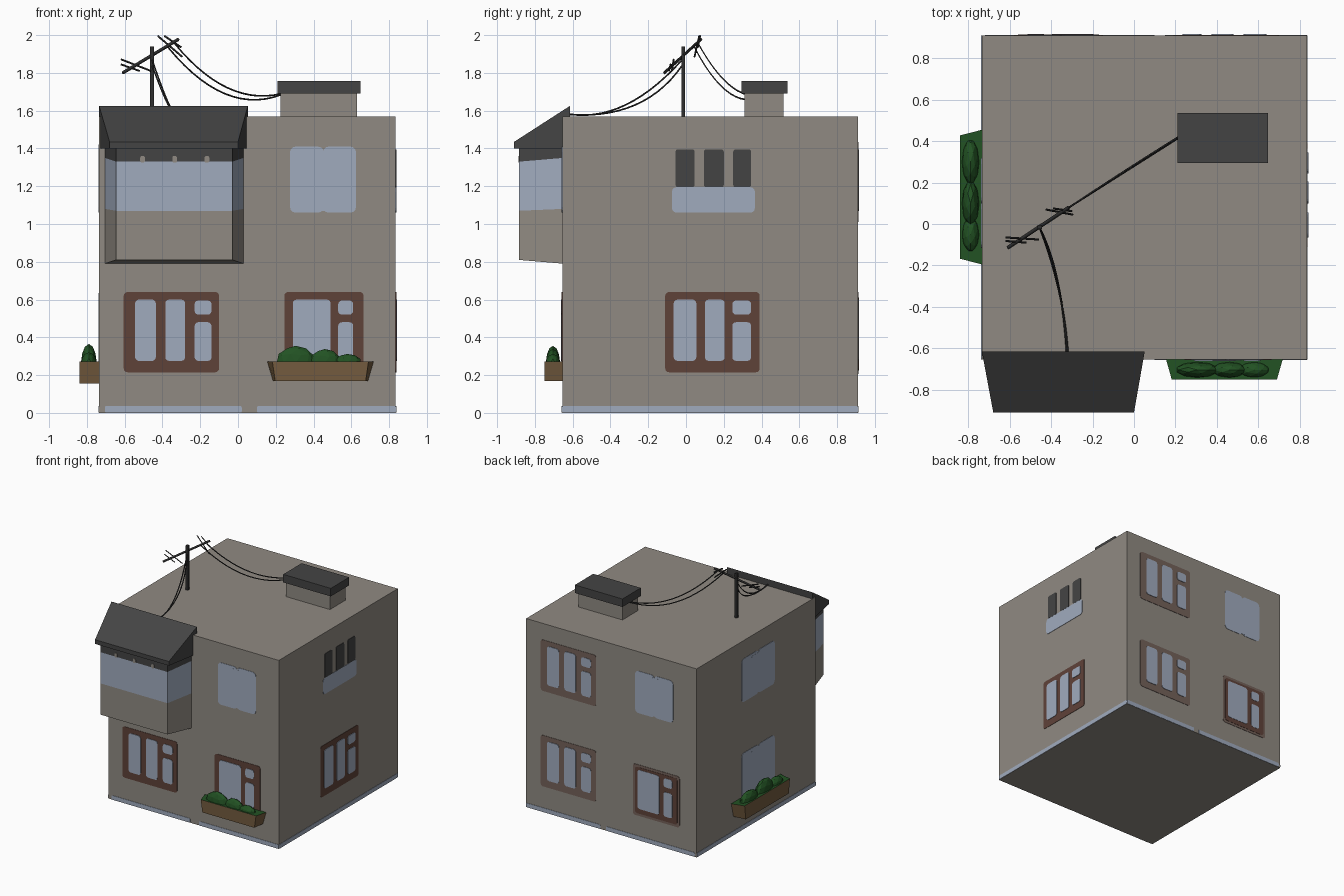
import bpy, bmesh, math
from mathutils import Vector

if "Cube" in bpy.data.objects:
    bpy.data.objects.remove(bpy.data.objects["Cube"])


def lin(c):
    c /= 255
    return c / 12.92 if c <= 0.04045 else ((c + 0.055) / 1.055) ** 2.4


def material(name, r, g, b):
    m = bpy.data.materials.new(name)
    m.diffuse_color = (lin(r), lin(g), lin(b), 1)
    m.use_nodes = True
    m.node_tree.nodes["Principled BSDF"].inputs["Base Color"].default_value = m.diffuse_color
    return m


WALL = material("wall_stone", 144, 138, 130)
PALE = material("pale_blue_glass", 160, 171, 190)
BROWN = material("window_brown", 95, 66, 57)
TAUPE = material("frame_taupe", 116, 98, 90)
DARK = material("roof_dark", 68, 68, 68)
WIRE = material("wire_black", 46, 46, 46)
WOOD = material("planter_wood", 115, 91, 62)
GREEN = material("leaf_green", 34, 82, 35)

XL, XR, YF, YB, ZT = -0.735, 0.835, -0.655, 0.91, 1.57


def finish(name, bm, *mats):
    bmesh.ops.recalc_face_normals(bm, faces=bm.faces)
    me = bpy.data.meshes.new(name)
    bm.to_mesh(me)
    bm.free()
    for m in mats:
        me.materials.append(m)
    ob = bpy.data.objects.new(name, me)
    bpy.context.collection.objects.link(ob)
    return ob


def loft(bm, rings):
    """Closed solid through rings with equal point counts."""
    vs = [[bm.verts.new(p) for p in r] for r in rings]
    n = len(vs[0])
    for a, b in zip(vs, vs[1:]):
        for i in range(n):
            bm.faces.new((a[i], a[(i + 1) % n], b[(i + 1) % n], b[i]))
    bm.faces.new(vs[0])
    bm.faces.new(vs[-1])


def rect(x0, x1, y0, y1, z):
    return [(x0, y0, z), (x1, y0, z), (x1, y1, z), (x0, y1, z)]


def box(name, x0, x1, y0, y1, z0, z1, mat):
    bm = bmesh.new()
    loft(bm, [rect(x0, x1, y0, y1, z0), rect(x0, x1, y0, y1, z1)])
    return finish(name, bm, mat)


# u runs left to right as seen from outside, d is distance out of the wall
PLACE = {
    "front": lambda u, z, d: (u, YF - d, z),
    "right": lambda u, z, d: (XR + d, u, z),
    "back": lambda u, z, d: (-u, YB + d, z),
    "left": lambda u, z, d: (XL - d, -u, z),
    "bay": lambda u, z, d: (u, -0.885 - d, z),
}


def plate(name, side, u0, u1, z0, z1, mat, d=0.003, r=0.02):
    corners = [(u1 - r, z1 - r, 0), (u0 + r, z1 - r, 90), (u0 + r, z0 + r, 180), (u1 - r, z0 + r, 270)]
    pts = [(u + r * math.cos(math.radians(a + s)), z + r * math.sin(math.radians(a + s)))
           for u, z, a in corners for s in (0, 30, 60, 90)]
    bm = bmesh.new()
    loft(bm, [[PLACE[side](u, z, k) for u, z in pts] for k in (-0.002, d)])
    return finish(side + "_" + name, bm, mat)


def framed(side, u0, u1, z0, columns, outer=BROWN, border=0.0):
    """Frame with tall panes and a split last column; columns are offsets from u0."""
    z1 = 0.425 + z0
    plate("window_frame", side, u0, u1, z0, z1, outer)
    if border:
        plate("inner_frame", side, u0 + border, u1 - border, z0 + border, z1 - border, BROWN, 0.005)
    for a, b in columns[:-1]:
        plate("pane", side, u0 + a, u0 + b, z0 + 0.06, z1 - 0.04, PALE, 0.007)
    a, b = columns[-1]
    plate("pane_low", side, u0 + a, u0 + b, z0 + 0.06, z0 + 0.265, PALE, 0.007)
    plate("pane_top", side, u0 + a, u0 + b, z0 + 0.305, z1 - 0.045, PALE, 0.007)


def blank_window(side, u0, z0, w=0.35, h=0.35):
    """Pale pane made of two rounded halves, leaving small notches."""
    plate("blank_window_a", side, u0, u0 + w * 0.51, z0, z0 + h, PALE, r=0.03)
    plate("blank_window_b", side, u0 + w * 0.5, u0 + w, z0, z0 + h, PALE, r=0.03)
    plate("blank_window_mid", side, u0 + w * 0.3, u0 + w * 0.7, z0 + 0.01, z0 + h - 0.02, PALE, 0.0035, 0.01)


# main block
box("house_block", XL, XR, YF, YB, 0, ZT, WALL)

# windows
THREE = [(0.06, 0.17), (0.22, 0.325), (0.375, 0.465)]
TWO = [(0.045, 0.245), (0.285, 0.365)]
framed("front", -0.605, -0.10, 0.215, THREE)
framed("front", 0.245, 0.665, 0.215, TWO)
framed("right", -0.11, 0.39, 0.215, [(0.045, 0.165), (0.21, 0.315), (0.355, 0.455)])
framed("back", -0.70, -0.19, 0.215, THREE, TAUPE)
framed("back", -0.70, -0.19, 1.01, THREE, TAUPE)
framed("back", 0.15, 0.58, 0.205, TWO, TAUPE, 0.02)
blank_window("front", 0.275, 1.06)
blank_window("back", 0.17, 1.06)
blank_window("left", -0.32, 1.06, 0.435, 0.36)
blank_window("left", -0.32, 0.25, 0.435, 0.385)

# right upper window: dark slots above a pale band
plate("pale_band", "right", -0.075, 0.365, 1.06, 1.195, PALE, r=0.025)
for u0, u1 in ((-0.055, 0.045), (0.095, 0.2), (0.25, 0.345)):
    plate("dark_slot", "right", u0, u1, 1.195, 1.395, DARK, 0.004, 0.012)

# pale stripe along the foot of the walls
for side, u0, u1 in (("front", -0.705, 0.02), ("front", 0.1, XR), ("right", YF, YB),
                     ("back", -XR, -0.15), ("back", -0.1, 0.72), ("left", -YB, -YF)):
    plate("foot_stripe", side, u0, u1, 0.001, 0.036, PALE, r=0.008)

# bay: tapered plan, banded by height
bm = bmesh.new()
rings = []
for zf, zb in ((0.81, 0.79), (1.07, 1.08), (1.33, 1.35), (1.41, 1.41)):
    rings.append([(-0.705, -0.65, zb), (-0.645, -0.885, zf), (-0.03, -0.885, zf), (0.03, -0.65, zb)])
loft(bm, rings)
for f in bm.faces:
    z = f.calc_center_median().z
    f.material_index = 0 if z < 1.07 else 1 if z < 1.33 else 2
finish("bay_window", bm, WALL, PALE, DARK)
for u in (-0.505, -0.335, -0.165):
    plate("tooth", "bay", u - 0.013, u + 0.013, 1.325, 1.36, WALL, r=0.01)

# bay roof
bm = bmesh.new()
prof = [(-0.91, 1.40, 0), (-0.91, 1.435, 0), (-0.615, 1.625, 1), (-0.615, 1.40, 1)]
loft(bm, [[(-0.68 - 0.055 * k, y, z) for y, z, k in prof],
          [(0.0 + 0.052 * k, y, z) for y, z, k in prof]])
finish("bay_roof", bm, DARK)

# chimney
box("chimney", 0.225, 0.63, 0.31, 0.515, ZT - 0.01, 1.70, WALL)
box("chimney_cap", 0.21, 0.648, 0.295, 0.537, 1.69, 1.757, DARK)


# planters
def planter(side, u0, u1, out, z0, bushes):
    P = PLACE[side]
    bm = bmesh.new()
    loft(bm, [[P(u0 + 0.03, z0, 0), P(u1 - 0.03, z0, 0), P(u1 - 0.042, z0, out), P(u0 + 0.042, z0, out)],
              [P(u0, 0.273, 0), P(u1, 0.273, 0), P(u1 - 0.027, 0.273, out), P(u0 + 0.027, 0.273, out)]])
    top = max(bm.faces, key=lambda f: f.calc_center_median().z)
    bmesh.ops.inset_region(bm, faces=[top], thickness=0.012, depth=-0.008)
    top.material_index = 1
    finish(side + "_planter", bm, WOOD, GREEN)
    for u, rad, h in bushes:
        bm = bmesh.new()
        bmesh.ops.create_icosphere(bm, subdivisions=2, radius=1)
        for v in bm.verts:
            v.co = P(u + v.co.x * rad, 0.265 + v.co.z * h, out * 0.52 + v.co.y * out * 0.4)
        finish(side + "_bush", bm, GREEN)


planter("front", 0.155, 0.718, 0.095, 0.17, [(0.305, 0.105, 0.09), (0.46, 0.085, 0.073), (0.58, 0.075, 0.047)])
planter("left", -0.455, 0.195, 0.105, 0.155, [(-0.3, 0.11, 0.075), (-0.1, 0.11, 0.1), (0.05, 0.085, 0.055)])


# roof pole, crossarm and wires
def tube(name, pts, rad, mat):
    cu = bpy.data.curves.new(name, "CURVE")
    cu.dimensions = "3D"
    cu.bevel_depth = rad
    cu.bevel_resolution = 0
    cu.use_fill_caps = True
    sp = cu.splines.new("POLY")
    sp.points.add(len(pts) - 1)
    for p, q in zip(sp.points, pts):
        p.co = (*q, 1)
    ob = bpy.data.objects.new(name, cu)
    me = bpy.data.meshes.new_from_object(ob)
    bpy.data.objects.remove(ob)
    me.materials.clear()
    me.materials.append(mat)
    bpy.context.collection.objects.link(bpy.data.objects.new(name, me))


def wire(a, c, b):
    a, b, c = Vector(a), Vector(b), Vector(c)
    pts = [a * (1 - t) ** 2 + c * 2 * t * (1 - t) + b * t * t for t in [i / 14 for i in range(15)]]
    tube("wire", pts, 0.0045, WIRE)


box("roof_pole", -0.465, -0.445, -0.025, -0.005, ZT - 0.01, 1.94, WIRE)
tube("crossarm", [(-0.61, -0.115, 1.80), (-0.315, 0.08, 1.978)], 0.009, WIRE)
for a, b in (((-0.62, -0.065, 1.872), (-0.46, -0.075, 1.81)), ((-0.62, -0.082, 1.845), (-0.52, -0.09, 1.81)),
             ((-0.425, 0.07, 1.996), (-0.295, 0.045, 1.885)), ((-0.39, 0.075, 1.996), (-0.3, 0.062, 1.935))):
    tube("aerial_bar", [a, b], 0.005, WIRE)
wire((-0.335, 0.065, 1.955), (-0.06, 0.25, 1.62), (0.23, 0.43, 1.69))
wire((-0.37, 0.045, 1.935), (-0.07, 0.235, 1.57), (0.23, 0.425, 1.685))
wire((-0.455, -0.02, 1.87), (-0.34, -0.32, 1.535), (-0.32, -0.62, 1.582))
wire((-0.455, -0.02, 1.84), (-0.35, -0.22, 1.55), (-0.325, -0.62, 1.58))
